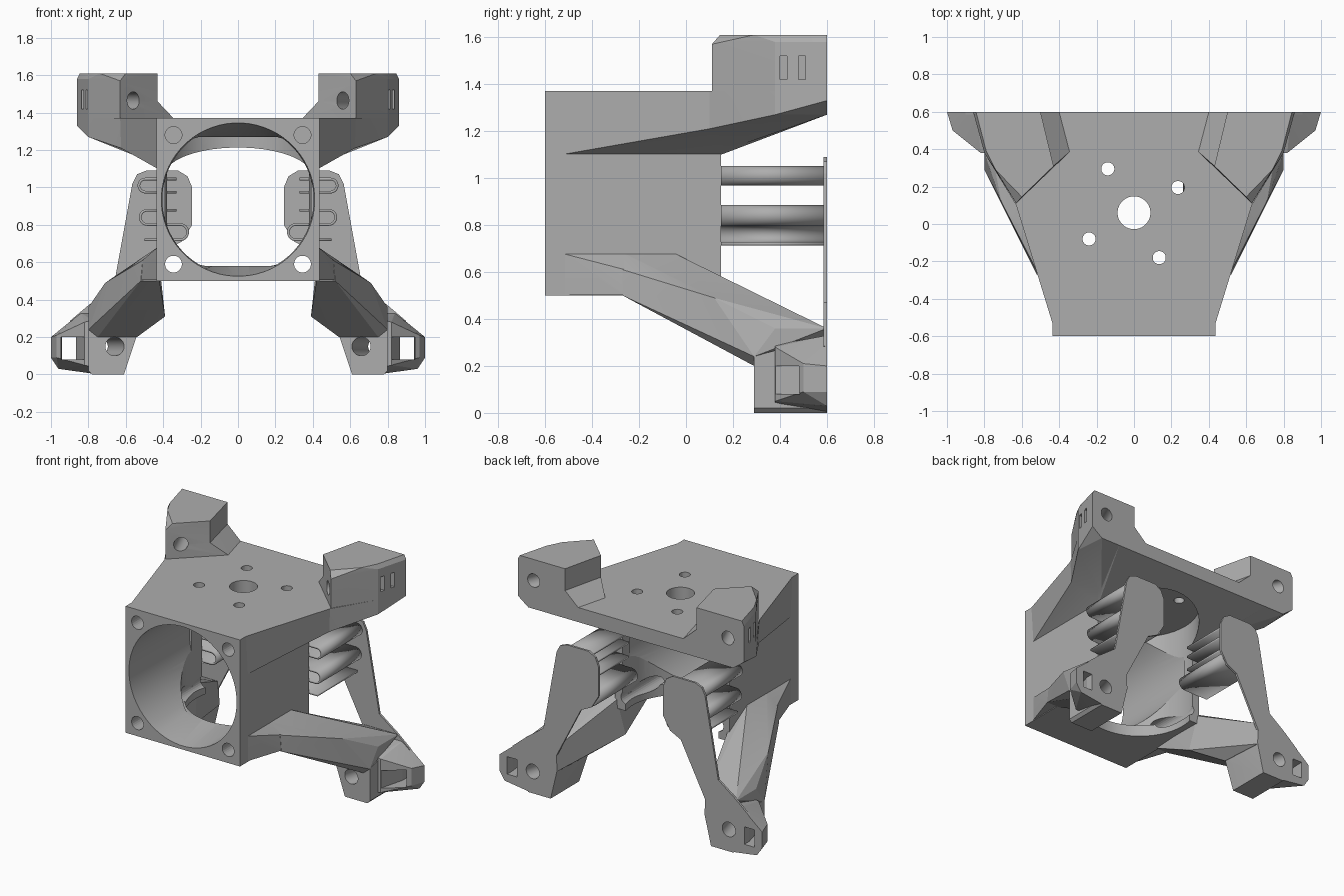
import bpy, bmesh, math

cube = bpy.data.objects.get("Cube")
if cube:
    bpy.data.objects.remove(cube)

grey = bpy.data.materials.new("plain grey")
grey.use_nodes = True
colour = (0.42, 0.42, 0.42, 1)
grey.diffuse_color = colour
grey.node_tree.nodes["Principled BSDF"].inputs["Base Color"].default_value = colour


def make(name, bm):
    bm.normal_update()
    bmesh.ops.recalc_face_normals(bm, faces=bm.faces)
    mesh = bpy.data.meshes.new(name)
    bm.to_mesh(mesh)
    bm.free()
    mesh.materials.append(grey)
    ob = bpy.data.objects.new(name, mesh)
    bpy.context.collection.objects.link(ob)
    return ob


def hull(name, pts, side=1):
    bm = bmesh.new()
    verts = [bm.verts.new((x * side, y, z)) for x, y, z in pts]
    res = bmesh.ops.convex_hull(bm, input=verts)
    junk = {v for v in res["geom_interior"] + res["geom_unused"]
            if isinstance(v, bmesh.types.BMVert)}
    bmesh.ops.delete(bm, geom=list(junk), context="VERTS")
    bm.normal_update()
    bmesh.ops.dissolve_limit(bm, angle_limit=0.02, verts=bm.verts, edges=bm.edges)
    return make(name, bm)


def box(name, x, y, z, side=1):
    return hull(name, [(a, b, c) for a in x for b in y for c in z], side)


def loft(name, *rings):
    bm = bmesh.new()
    loops = [[bm.verts.new(p) for p in ring] for ring in rings]
    bm.faces.new(list(reversed(loops[0])))
    bm.faces.new(loops[-1])
    for a, b in zip(loops, loops[1:]):
        for i in range(len(a)):
            j = (i + 1) % len(a)
            bm.faces.new((a[i], a[j], b[j], b[i]))
    return make(name, bm)


def ring(centre, radius, segments, upright=False):
    x, y, z = centre
    pts = []
    for i in range(segments):
        t = math.tau * (i + .5) / segments
        u, w = radius * math.cos(t), radius * math.sin(t)
        pts.append((x + u, y + w, z) if upright else (x + u, y, z + w))
    return pts


def rod(name, start, end, radius, segments=32):
    upright = start[2] != end[2]
    return loft(name, ring(start, radius, segments, upright),
                ring(end, radius, segments, upright))


def combine(ob, others, operation):
    for other in others:
        mod = ob.modifiers.new("combine", "BOOLEAN")
        mod.operation, mod.solver, mod.object = operation, "EXACT", other
        graph = bpy.context.evaluated_depsgraph_get()
        mesh = bpy.data.meshes.new_from_object(ob.evaluated_get(graph))
        ob.modifiers.clear()
        ob.data = mesh
        bpy.data.objects.remove(other)


def smooth(ob):
    bpy.ops.object.select_all(action="DESELECT")
    ob.select_set(True)
    bpy.context.view_layer.objects.active = ob
    bpy.ops.object.shade_smooth_by_angle(angle=math.radians(14))


# Housing: square body joined to a top plate with two flared wings
housing = box("housing", (-.435, .435), (-.6, .15), (.5, 1.37))
half_plate = [(.43, -.55, 1.37), (.63, .1, 1.37), (.63, .6, 1.37), (.43, -.53, 1.1),
              (.43, .15, 1.1), (.625, .1, 1.21), (.63, .6, 1.27)]
plate = hull("plate", half_plate + [(-x, y, z) for x, y, z in half_plate])
wings = [hull("wing", [
    (.63, .1, 1.37), (.8, .38, 1.37), (.86, .6, 1.37), (.45, .6, 1.37), (.45, .2, 1.37),
    (.625, .1, 1.21), (.8, .38, 1.27), (.78, .6, 1.27), (.86, .6, 1.33), (.45, .6, 1.271),
    (.45, .2, 1.13)], side) for side in (1, -1)]
combine(housing, [plate] + wings, "UNION")

# Round front opening flattening into a vertical motor chamber, and screw holes
mouth, throat = [[(0, y, .935) for y in ys] for ys in ((-.7, -.6), (-.3, .05))]
duct = [ring(c, .41, 64) for c in mouth]
duct += [[(x, y, min(max(z, .58), 1.27)) for x, y, z in ring(c, .405, 64)] for c in throat]
cutters = [loft("duct", *duct),
           rod("chamber", (0, .06, .58), (0, .06, 1.27), .39, 64),
           rod("floor_opening", (0, .06, .3), (0, .06, .7), .365, 64),
           rod("shaft_hole", (0, .06, 1.2), (0, .06, 1.5), .088)]
for x, y in ((-.14, .295), (.235, .195), (-.24, -.08), (.135, -.18)):
    cutters.append(rod("motor_screw", (x, y, 1.2), (x, y, 1.5), .035, 24))
for side in (1, -1):
    cutters.append(rod("low_screw", (side * .345, -.7, .59), (side * .345, .3, .59), .045, 24))
    cutters.append(rod("high_screw", (side * .345, -.7, 1.28), (side * .345, -.3, 1.28), .045, 24))
combine(housing, cutters, "DIFFERENCE")
smooth(housing)

for side, label in ((1, "left"), (-1, "right")):
    # Upper mounting lug with sloped inner foot
    lug = hull(label + "_upper_lug", [
        (.43, .31, 1.36), (.5, .6, 1.36), (.63, .11, 1.36), (.8, .38, 1.36), (.86, .6, 1.36),
        (.43, .31, 1.61), (.5, .6, 1.61), (.63, .11, 1.57), (.6, .145, 1.61), (.73, .27, 1.57),
        (.74, .29, 1.61), (.8, .38, 1.58), (.86, .6, 1.58), (.79, .39, 1.61), (.845, .6, 1.61)],
        side)
    slope = hull("slope", [
        (.34, .39, 1.365), (.395, .6, 1.365), (.62, .12, 1.365), (.7, .6, 1.365),
        (.43, .31, 1.46), (.5, .6, 1.46), (.62, .12, 1.46), (.7, .6, 1.46)], side)
    combine(lug, [slope], "UNION")
    cuts = [rod("bore", (side * .51, .06, 1.465), (side * .76, .65, 1.465), .046)]
    for y in (.4, .48):
        cuts.append(box("slot", (.77, .95), (y, y + .03), (1.42, 1.52), side))
    combine(lug, cuts, "DIFFERENCE")
    smooth(lug)

    # Lower leg: flange along the housing, sloping strut, foot and strap loop
    leg = hull(label + "_leg", [
        (.43, -.27, .68), (.43, -.05, .68), (.51, -.27, .61), (.52, -.27, .5), (.42, -.27, .5),
        (.42, .15, .56), (.39, .1, .31), (.54, .29, .2), (.71, .12, .49), (.8, .38, .36),
        (.8, .29, .24), (.75, .29, .2), (.57, .6, .36), (.8, .6, .36), (.56, .6, .2)], side)
    flange = hull("flange", [
        (.43, -.53, .68), (.43, -.53, .505), (.43, -.26, .505), (.52, -.26, .505),
        (.43, -.26, .68), (.512, -.26, .61)], side)
    foot = hull("foot", [
        (.54, .29, .21), (.6, .29, .03), (.61, .29, 0), (.78, .29, 0), (.8, .29, .02),
        (.8, .29, .24), (.8, .6, .02), (.78, .6, 0), (.61, .6, 0), (.56, .6, .21),
        (.8, .6, .33), (.6, .6, .33)], side)
    strap = hull("strap", [
        (.78, .38, .04), (.78, .38, .29), (.82, .38, .05), (.82, .38, .28), (.97, .5, .09),
        (.97, .5, .21), (1, .6, .2), (1, .6, .09), (.96, .6, .03), (.78, .6, .005),
        (.84, .6, .33), (.78, .6, .33)], side)
    combine(leg, [flange, foot, strap], "UNION")
    slot = [[(side * x, y, z) for x, z in ((a, .08), (b, .08), (b, .2), (a, .2))]
            for a, b, y in ((.81, .96, .34), (.865, .94, .55), (.865, .94, .7))]
    combine(leg, [rod("bore", (side * .645, .24, .15), (side * .76, .65, .15), .05),
                  loft("slot", *slot)], "DIFFERENCE")
    smooth(leg)

    # Thin rear fin above the leg
    outline = [(.245, .8), (.245, 1.0), (.27, 1.06), (.32, 1.09), (.49, 1.09), (.54, 1.07),
               (.565, 1.02), (.665, .47), (.8, .37), (.9, .285), (.84, .27), (.57, .3),
               (.38, .67), (.3, .71)]
    loft(label + "_rear_fin", [(x * side, .585, z) for x, z in outline],
         [(x * side, .6, z) for x, z in outline])

    # Folded springs between the housing and the fin
    def bend(cx, cz, r, facing):
        return [(cx + facing * r * math.cos(t), cz + r * math.sin(t))
                for t in (math.pi * (.5 - i / 16) for i in range(17))]

    hairpin = [(.33, 1.045)] + bend(.495, 1.01, .035, 1) + [(.33, .975)]
    wave = ([(.33, .878)] + bend(.485, .84, .038, 1)
            + bend(.31, .761, .041, -1) + [(.5, .72)])
    for name, path in (("upper_spring", hairpin), ("lower_spring", wave)):
        bm = bmesh.new()
        front = [bm.verts.new((x * side, .15, z)) for x, z in path]
        back = [bm.verts.new((x * side, .59, z)) for x, z in path]
        for i in range(len(path) - 1):
            bm.faces.new((front[i], front[i + 1], back[i + 1], back[i]))
        spring = make(label + "_" + name, bm)
        solid = spring.modifiers.new("thickness", "SOLIDIFY")
        solid.thickness, solid.offset = .014, 0
        smooth(spring)
